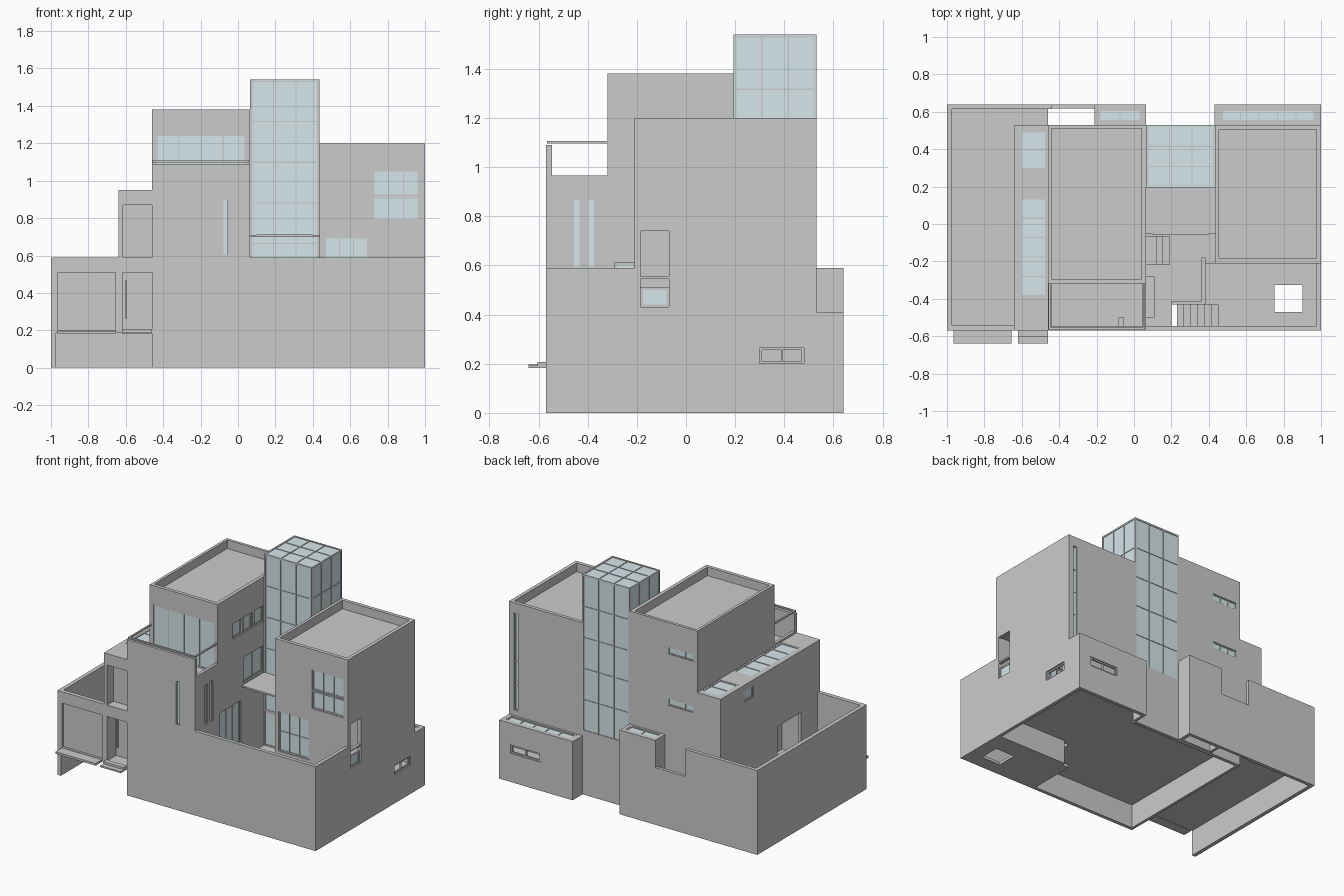
import bpy, bmesh

glass = bpy.data.materials.new("glass")
glass.diffuse_color = (0.68, 0.80, 0.83, 1)


def boxes(name, cells, mat=None):
    """One object made of axis-aligned boxes (x0, x1, y0, y1, z0, z1)."""
    bm = bmesh.new()
    for x0, x1, y0, y1, z0, z1 in cells:
        for v in bmesh.ops.create_cube(bm, size=1)["verts"]:
            v.co = ((x0 + x1) / 2 + v.co.x * (x1 - x0),
                    (y0 + y1) / 2 + v.co.y * (y1 - y0),
                    (z0 + z1) / 2 + v.co.z * (z1 - z0))
    me = bpy.data.meshes.new(name)
    bm.to_mesh(me)
    bm.free()
    ob = bpy.data.objects.new(name, me)
    bpy.context.collection.objects.link(ob)
    if mat:
        me.materials.append(mat)
    return ob


def mass(name, outer, *cuts):
    """Box with rooms and openings cut out."""
    ob = boxes(name, [outer])
    bpy.context.view_layer.objects.active = ob
    for c in cuts:
        cutter = boxes("cutter", [c])
        cutter.hide_render = True
        m = ob.modifiers.new("cut", 'BOOLEAN')
        m.operation, m.solver, m.object = 'DIFFERENCE', 'EXACT', cutter
        bpy.ops.object.modifier_apply(modifier=m.name)
        bpy.data.objects.remove(cutter)
    return ob


def window(name, axis, p, u0, u1, v0, v1, nu=1, nv=1, w=0.003, pane=True, edge=0.005):
    """Glass pane with a grid of bars on the plane axis = p."""
    def cell(a0, a1, b0, b1, d):
        r = [(a0, a1), (b0, b1)]
        r.insert("xyz".index(axis), (p - d, p + d))
        return [k for pair in r for k in pair]
    if pane:
        boxes(name + "_glass", [cell(u0, u1, v0, v1, 0.002)], glass)
    bars = []
    for i in range(nu + 1):
        h = w if 0 < i < nu else edge
        u = u0 + edge + (u1 - u0 - 2 * edge) * i / nu
        bars.append(cell(u - h, u + h, v0, v1, 0.006))
    for j in range(nv + 1):
        h = w if 0 < j < nv else edge
        v = v0 + edge + (v1 - v0 - 2 * edge) * j / nv
        bars.append(cell(u0, u1, v - h, v + h, 0.0055))
    boxes(name + "_frame", bars)


# right block
mass("right_block", (.435, 1, -.21, .53, 0, 1.2),
     (.455, .975, -.185, .505, 1.14, 1.3),
     (.455, .975, -.185, .505, .1, 1.11),
     (.4, .975, -.185, .6, -.1, .17),
     (.72, .97, -.3, -.15, .785, 1.06),
     (.46, .70, -.3, -.15, .42, .70),
     (.9, 1.1, -.185, -.07, .43, .74),
     (.9, 1.1, .30, .48, .2, .265),
     (.93, .96, .45, .6, .45, 1.13))
window("upper_front_window", "y", -.20, .72, .97, .785, 1.06, 3, 2)
boxes("upper_window_rail", [(.72, .97, -.21, -.195, .905, .915)])
window("lower_front_window", "y", -.20, .46, .70, .42, .70, 3, 2)
window("corner_window", "x", .985, -.185, -.07, .43, .51)
boxes("corner_window_ledge", [(.976, .998, -.185, -.07, .545, .555)])
window("small_side_window", "x", .985, .30, .48, .2, .265, 2, 1, pane=False)
window("back_slot_window", "y", .518, .93, .96, .45, 1.13, 1, 4, edge=.003)

# right rear bay with skylight
mass("right_bay", (.43, 1, .53, .64, 0, .41),
     (.465, .97, .545, .615, -.1, .5),
     (.45, .975, .5, .615, -.1, .17),
     (.68, .91, .6, .7, .2, .265))
window("bay_skylight", "z", .402, .465, .97, .545, .615, 5, 1)
window("bay_window", "y", .628, .68, .91, .2, .265, 2, 1, pane=False)

# left tall block
side_wins = [(-.15 + .12 * i, -.05 + .12 * i) for i in range(3)]
mass("left_block", (-.46, .065, -.32, .53, 0, 1.38),
     (-.44, .04, -.295, .51, 1.32, 1.5),
     (-.44, .04, -.295, .51, .1, 1.29),
     (-.44, .1, -.4, .505, -.1, .17),
     (-.44, .045, -.4, -.25, .90, 1.25),
     (0, .1, -.03, .19, .72, .90),
     (0, .1, -.29, -.06, .2, .61),
     (-.43, -.23, .45, .6, 1.16, 1.21),
     (-.43, -.23, .45, .6, .80, .85),
     *[(0, .1, a, b, 1.07, 1.18) for a, b in side_wins])
window("terrace_window", "y", -.312, -.44, .045, .90, 1.25, 4, 1)
window("deck_door", "x", .05, -.03, .19, .72, .90, 2, 1)
window("garden_door", "x", .05, -.29, -.06, .2, .61, 3, 1)
for a, b in side_wins:
    window("high_side_window", "x", .05, a, b, 1.07, 1.18)
for z in (.80, 1.16):
    window("back_strip_window", "y", .52, -.43, -.23, z, z + .05, 3, 1, edge=.003)

# front left block with terrace on top
slits = [(-.46, -.43), (-.40, -.37)]
mass("front_left_block", (-.46, .065, -.57, -.32, 0, 1.09),
     (-.6, .2, -.545, -.2, .965, 1.2),
     (-.44, .045, -.545, -.2, .90, 1.0),
     (-.44, .04, -.545, -.2, .1, .87),
     (-.44, .2, -.545, -.2, -.1, .17),
     (-.08, -.055, -.6, -.5, .6, .9),
     *[(0, .1, a, b, .59, .87) for a, b in slits])
window("front_slit", "y", -.557, -.08, -.055, .6, .9, edge=.001)
for a, b in slits:
    window("side_slit", "x", .055, a, b, .59, .87, edge=.002)
boxes("terrace_handrails", [(x, x + .012, -.565, -.32, 1.097, 1.107) for x in (-.456, .048)]
      + [(-.456, .06, -.565, -.553, 1.097, 1.107)])

# left wing with skylights, balcony and entry
mass("left_wing", (-.64, -.46, -.57, .53, .185, .95),
     (-.615, -.4, -.6, -.50, .59, .87),
     (-.615, -.4, -.6, -.45, .2, .51),
     (-.62, -.465, -.40, .51, .2, .92),
     (-.61, -.465, .29, .5, .9, 1),
     (-.61, -.465, -.39, .14, .9, 1),
     (-.7, -.6, .17, .27, .83, .91),
     (-.7, -.6, -.36, -.1, .2, .52))
window("rear_skylight", "z", .943, -.61, -.465, .29, .5, 1, 2)
window("long_skylight", "z", .943, -.61, -.465, -.39, .14, 1, 5)
window("wing_window", "x", -.63, .17, .27, .83, .91)
boxes("entry_door", [(-.615, -.46, -.47, -.455, .2, .51)])
boxes("door_handle", [(-.602, -.597, -.485, -.47, .26, .47)])

# walled left courtyard
boxes("court_side_wall", [(-1, -.972, -.57, .64, 0, .59)])
boxes("court_back_wall", [(-.972, -.44, .615, .64, 0, .59), (-.44, -.21, .618, .64, 0, .40)])
mass("court_front_wall", (-.972, -.64, -.57, -.54, .185, .59),
     (-.965, -.655, -.6, -.5, .2, .51))
boxes("court_gate", [(-.97, -.65, -.553, -.543, .2, .515)])
boxes("court_floor", [(-.972, -.64, -.54, .615, .185, .2), (-.64, -.46, .53, .615, .185, .2)])
boxes("entry_steps", [(-.965, -.655, -.64, -.57, .182, .197),
                      (-.62, -.46, -.64, -.57, .182, .192),
                      (-.62, -.46, -.605, -.57, .192, .207)])

# rear bump with skylight
mass("rear_bump", (-.21, .065, .53, .64, 0, .59), (-.19, .04, .545, .615, -.1, .7))
window("bump_skylight", "z", .582, -.19, .04, .545, .615, 2, 1)

# central glass tower on a low wall
boxes("tower_base_wall", [(.06, .435, .505, .53, 0, .45)])
window("tower_back", "y", .524, .065, .435, .44, 1.54, 3, 5, edge=.006)
window("tower_front", "y", .2, .065, .435, .44, 1.54, 3, 5, edge=.006)
window("tower_entrance", "y", .2, .065, .435, .2, .44, 3, 1)
for x in (.071, .429):
    window("tower_side", "x", x, .194, .53, .44, 1.54, 3, 5, edge=.006)
window("tower_roof", "z", 1.534, .065, .435, .194, .53, 3, 3, edge=.006)

# canopy over the entrance
boxes("canopy", [(.065, .435, -.05, .195, .70, .71), (.1, .4, -.056, -.045, .70, .712)])

# sunken front courtyard
boxes("garden_walls", [(.065, 1, -.57, -.545, 0, .59), (.975, 1, -.545, -.21, 0, .59)])
mass("garden_floor", (.38, .975, -.545, -.21, 0, .02), (.75, .9, -.47, -.325, -.1, .1))
boxes("deck", [(.06, .38, -.43, .505, .17, .2), (.06, .2, -.545, -.43, .17, .2),
               (.38, .455, -.21, .505, .17, .2)])
boxes("deck_parapet", [(.362, .382, -.43, -.18, .17, .3), (.2, .382, -.43, -.412, .17, .3)])
boxes("garden_stairs", [(.23 + i * .037, .267 + i * .037, -.545, -.43,
                         .15 - i * .028, .175 - i * .028) for i in range(6)])
boxes("door_stairs", [(.065, .19 - i * .035, -.22, -.065, .2 + i * .03, .23 + i * .03)
                      for i in range(3)])
boxes("bench", [(.06, .11, -.5, -.28, .2, .26)])

# interior floors
boxes("ground_floor", [(-.44, .06, -.545, .51, .17, .198), (.455, .975, -.185, .615, .17, .198),
                       (-.19, .04, .51, .615, .17, .198)])
boxes("upper_floor", [(.455, .975, -.185, .505, .745, .77), (-.44, .04, -.545, .51, .56, .58)])
